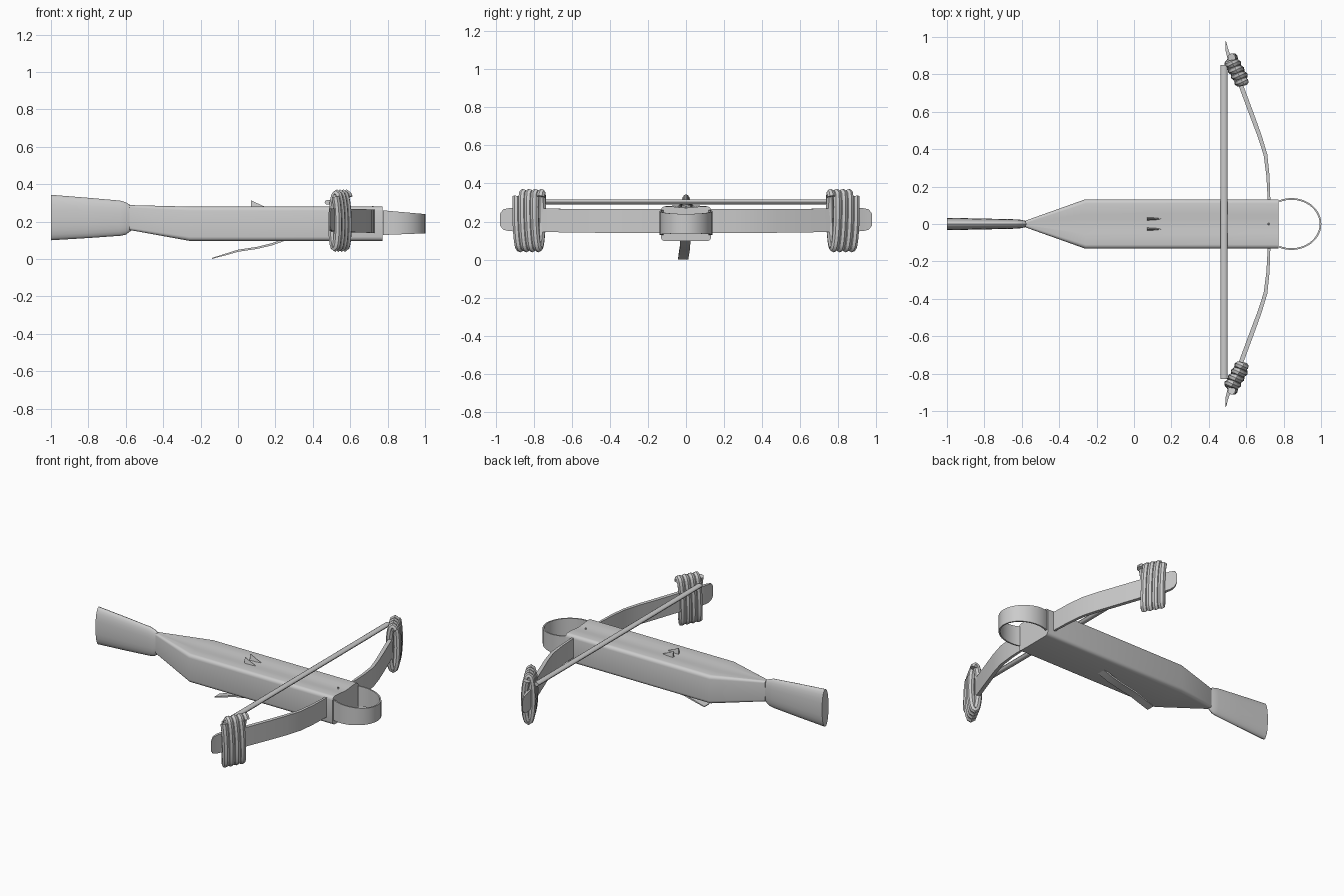
import bpy, bmesh
from math import sin, cos, pi, radians, copysign
from mathutils import Vector

if "Cube" in bpy.data.objects:
    bpy.data.objects.remove(bpy.data.objects["Cube"])


def loft(name, rings, mirror=False):
    """Skin equal-length rings of points and cap both ends."""
    bm = bmesh.new()
    vs = [[bm.verts.new(p) for p in ring] for ring in rings]
    n = len(vs[0])
    for a, b in zip(vs, vs[1:]):
        for i in range(n):
            j = (i + 1) % n
            bm.faces.new((a[i], a[j], b[j], b[i]))
    bm.faces.new(vs[0])
    bm.faces.new(vs[-1])
    bmesh.ops.recalc_face_normals(bm, faces=bm.faces)
    me = bpy.data.meshes.new(name)
    bm.to_mesh(me)
    bm.free()
    ob = bpy.data.objects.new(name, me)
    bpy.context.collection.objects.link(ob)
    bpy.ops.object.select_all(action='DESELECT')
    ob.select_set(True)
    bpy.context.view_layer.objects.active = ob
    bpy.ops.object.shade_smooth_by_angle(angle=radians(35))
    if mirror:
        mod = ob.modifiers.new("Mirror", 'MIRROR')
        mod.use_axis = (False, True, False)
    return ob


def strip(name, path):
    """Upright ribbon along (x, y, z low, z high, thickness)."""
    rings = []
    for i, (x, y, lo, hi, t) in enumerate(path):
        a, b = path[max(i - 1, 0)], path[min(i + 1, len(path) - 1)]
        d = Vector((b[0] - a[0], b[1] - a[1], 0)).normalized()
        n = Vector((-d.y, d.x, 0)) * t / 2
        c = Vector((x, y, 0))
        rings.append([c + n + Vector((0, 0, lo)), c + n + Vector((0, 0, hi)),
                      c - n + Vector((0, 0, hi)), c - n + Vector((0, 0, lo))])
    return loft(name, rings)


def body_ring(x, hw, lo, hi, r, dip):
    """Rounded rectangle with a shallow dip along the top."""
    r = min(r, hw * 0.7)
    pts = []
    for sy, cz, a0 in ((1, lo + r, -90), (1, hi - r, 0), (-1, hi - r, 90), (-1, lo + r, 180)):
        for k in range(5):
            a = radians(a0 + k * 22.5)
            pts.append((x, sy * (hw - r) + r * cos(a), cz + r * sin(a)))
        if a0 == 0:
            pts += [(x, hw * f, hi - dip * (1 - (f / 0.5) ** 2)) for f in (0.4, 0.2, 0, -0.2, -0.4)]
    return pts


# stock body with tapered rear
loft("stock_body", [body_ring(*s) for s in (
    (-0.58, 0.018, 0.155, 0.288, 0.02, 0),
    (-0.26, 0.132, 0.097, 0.28, 0.022, 0.004),
    (0.772, 0.132, 0.097, 0.28, 0.022, 0.008))])

# flattened oval butt
butt = []
for x, hw, lo, hi in ((-1, 0.033, 0.10, 0.343), (-0.8, 0.029, 0.112, 0.327),
                      (-0.63, 0.025, 0.124, 0.312), (-0.60, 0.022, 0.13, 0.303),
                      (-0.57, 0.014, 0.152, 0.285)):
    butt.append([(x, hw * cos(a), (lo + hi) / 2 + (hi - lo) / 2 * copysign(abs(sin(a)) ** 0.8, sin(a)))
                 for a in (2 * pi * k / 24 for k in range(24))])
loft("butt", butt)

# bow limbs, one continuous strip
half = [(0.722, 0.13, 0.14, 0.265, 0.014), (0.716, 0.26, 0.14, 0.265, 0.017),
        (0.703, 0.37, 0.14, 0.265, 0.02), (0.672, 0.47, 0.141, 0.266, 0.022),
        (0.635, 0.57, 0.142, 0.266, 0.024), (0.572, 0.74, 0.145, 0.268, 0.024),
        (0.515, 0.87, 0.147, 0.27, 0.024), (0.497, 0.93, 0.15, 0.27, 0.016),
        (0.493, 0.96, 0.157, 0.264, 0.008), (0.491, 0.978, 0.18, 0.24, 0.002)]
strip("bow_limbs", [(x, -y, l, h, t) for x, y, l, h, t in reversed(half)] + half)

# front stirrup
stirrup = []
for k in range(33):
    a = radians(-115 + 230 * k / 32)
    f = (1 + cos(a)) / 2
    stirrup.append((0.842 + 0.155 * cos(a), 0.134 * sin(a), 0.125 + 0.012 * f, 0.268 - 0.028 * f, 0.009))
strip("stirrup", stirrup)

# rope wraps near the limb tips
p0, p1 = Vector((0.582, 0.757, 0.205)), Vector((0.512, 0.885, 0.205))
axis = (p1 - p0).normalized()
side = Vector((axis.y, -axis.x, 0))
up = Vector((0, 0, 1))
wraps = []
for k in range(24 * 4 + 1):
    a = pi / 3 + 2 * pi * k / 24
    c = p0.lerp(p1, k / 96) + side * 0.022 * cos(a) + up * 0.145 * sin(a)
    n = (side * cos(a) / 0.022 + up * sin(a) / 0.145).normalized()
    wraps.append([c + (n * cos(b) + axis * sin(b)) * 0.022 for b in (pi * j / 4 for j in range(8))])
loft("rope_wraps", wraps, mirror=True)

# bowstring
loft("bowstring", [[(0.482 + 0.019 * cos(a), y, 0.303 + 0.013 * sin(a))
                    for a in (pi * k / 6 for k in range(12))] for y in (-0.83, 0.85)])

# curved trigger lever
lever = []
for x, y, z, t in ((0.25, -0.004, 0.103, 0.012), (0.18, -0.005, 0.078, 0.012),
                   (0.10, -0.006, 0.059, 0.011), (0.0, -0.009, 0.044, 0.011),
                   (-0.07, -0.012, 0.023, 0.009), (-0.14, -0.015, 0.003, 0.005)):
    lever.append([(x, y - 0.027, z - t / 2), (x, y + 0.027, z - t / 2),
                  (x, y + 0.027, z + t / 2), (x, y - 0.027, z + t / 2)])
loft("trigger_lever", lever)

# rear sight fins, tapering forward
loft("rear_sight", [
    [(0.07, 0.019, 0.272), (0.07, 0.036, 0.272), (0.07, 0.029, 0.314), (0.07, 0.026, 0.314)],
    [(0.115, 0.021, 0.272), (0.115, 0.034, 0.272), (0.115, 0.029, 0.292), (0.115, 0.026, 0.292)],
    [(0.145, 0.026, 0.272), (0.145, 0.029, 0.272), (0.145, 0.028, 0.279), (0.145, 0.027, 0.279)]],
    mirror=True)

# front sight bead
loft("front_sight", [[(0.72 + r * cos(a), r * sin(a), z) for a in (pi * k / 3 for k in range(6))]
                     for z, r in ((0.268, 0.007), (0.282, 0.004))])
